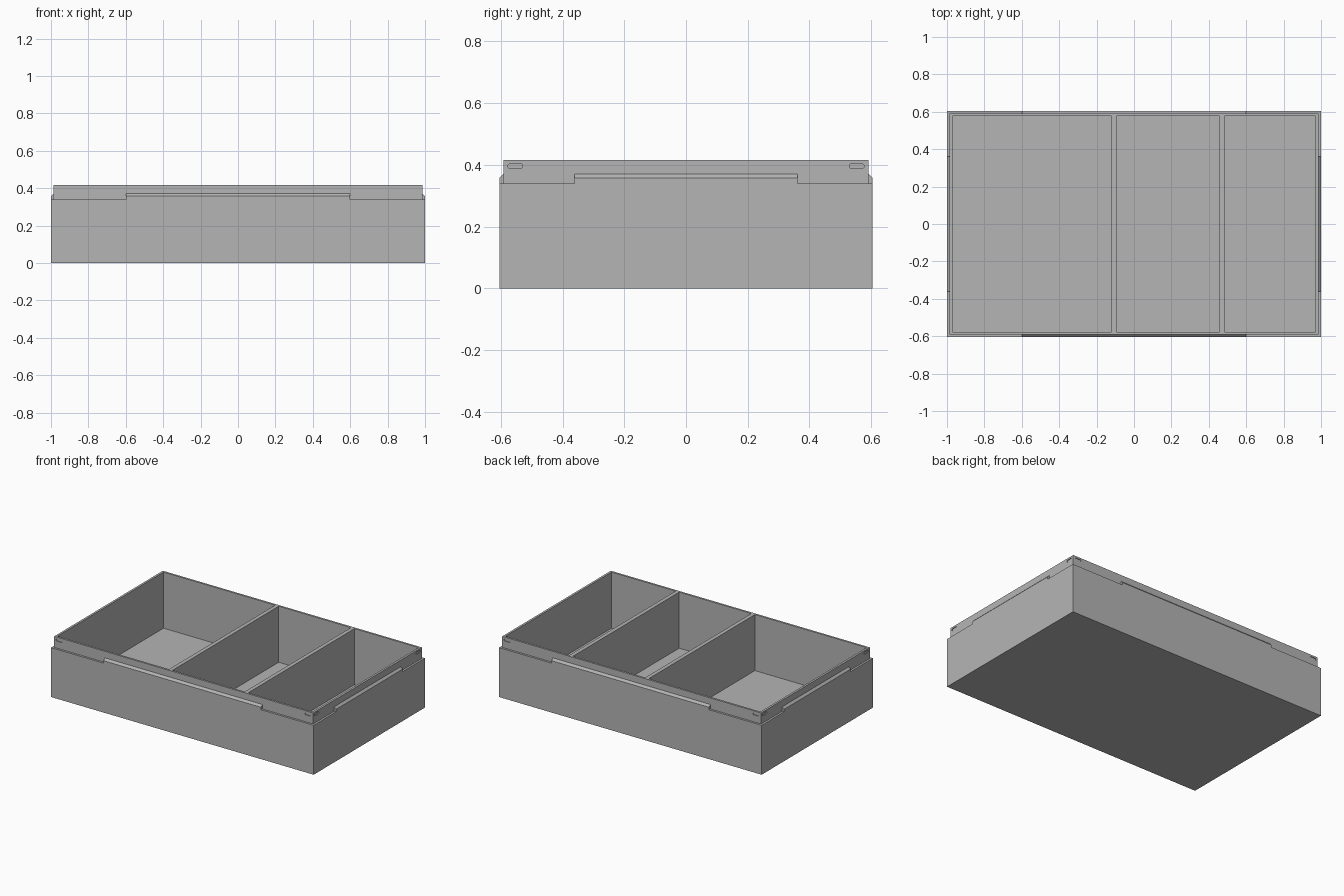
import bpy
import bmesh
import math
from mathutils import Matrix, Vector

if "Cube" in bpy.data.objects:
    bpy.data.objects.remove(bpy.data.objects["Cube"], do_unlink=True)

HALF_X, HALF_Y = 1.0, 0.605        # outer body
STEP = 0.014                       # ledge width
LEDGE, TOP, FLOOR = 0.34, 0.416, 0.03
INNER_X, INNER_Y = 0.971, 0.577    # compartments

grey = bpy.data.materials.new("plain grey")
grey.use_nodes = True
colour = (0.46, 0.46, 0.46, 1)
grey.diffuse_color = colour
grey.node_tree.nodes["Principled BSDF"].inputs["Base Color"].default_value = colour


def finish(bm, name):
    bmesh.ops.recalc_face_normals(bm, faces=bm.faces)
    mesh = bpy.data.meshes.new(name)
    bm.to_mesh(mesh)
    bm.free()
    mesh.materials.append(grey)
    obj = bpy.data.objects.new(name, mesh)
    bpy.context.collection.objects.link(obj)
    return obj


def add_prism(bm, points, sweep):
    """Extrude a closed outline along a vector."""
    face = bm.faces.new([bm.verts.new(p) for p in points])
    new = bmesh.ops.extrude_face_region(bm, geom=[face])["geom"]
    verts = [v for v in new if isinstance(v, bmesh.types.BMVert)]
    bmesh.ops.translate(bm, verts=verts, vec=sweep)


def rectangle(x0, x1, y0, y1, z):
    return [(x0, y0, z), (x1, y0, z), (x1, y1, z), (x0, y1, z)]


# Stepped body: a box with a narrower lip rising from its ledge
bm = bmesh.new()
rings = []
for inset, z in ((0, 0), (0, LEDGE), (STEP, LEDGE), (STEP, TOP)):
    x, y = HALF_X - inset, HALF_Y - inset
    rings.append([bm.verts.new(p) for p in rectangle(-x, x, -y, y, z)])
for low, high in zip(rings, rings[1:]):
    for i in range(4):
        j = (i + 1) % 4
        bm.faces.new((low[i], low[j], high[j], high[i]))
bm.faces.new(rings[0])
bm.faces.new(rings[-1])
tray = finish(bm, "tray_body")

# Cutter: three compartments
bm = bmesh.new()
for x0, x1 in ((-INNER_X, -0.121), (-0.094, 0.456), (0.483, INNER_X)):
    add_prism(bm, rectangle(x0, x1, -INNER_Y, INNER_Y, FLOOR), Vector((0, 0, 0.5)))

# Cutter: shallow rounded catch slots near each corner of the lip
sides = []   # rotation, distance to wall, half length, grip half length
for k in range(4):
    turn = Matrix.Rotation(k * math.pi / 2, 4, "Z")
    sides.append((turn, HALF_Y, HALF_X, 0.6) if k % 2 == 0
                 else (turn, HALF_X, HALF_Y, 0.362))
for turn, wall, half, grip in sides:
    for s in (-1, 1):
        outline = []
        for i in range(16):
            a = (i + 0.5) * math.tau / 16
            u = s * (half - 0.052) + math.copysign(0.016, math.cos(a)) + 0.008 * math.cos(a)
            outline.append(turn @ Vector((u, -wall + STEP + 0.005, 0.396 + 0.008 * math.sin(a))))
        add_prism(bm, outline, turn.to_3x3() @ Vector((0, -0.02, 0)))
cutter = finish(bm, "compartment_cutter")
cutter.hide_render = True

cut = tray.modifiers.new("compartments", "BOOLEAN")
cut.operation = "DIFFERENCE"
cut.solver = "EXACT"
cut.object = cutter
bpy.context.view_layer.objects.active = tray
bpy.ops.object.modifier_apply(modifier=cut.name)
bpy.data.objects.remove(cutter, do_unlink=True)

# Chamfered grip rails on the ledge, one per side
names = ("front", "left", "back", "right")
for name, (turn, wall, half, grip) in zip(names, sides):
    bm = bmesh.new()
    profile = ((-wall, LEDGE), (-wall, 0.357), (-wall + STEP, 0.371), (-wall + STEP, LEDGE))
    add_prism(bm, [turn @ Vector((-grip, y, z)) for y, z in profile],
              turn.to_3x3() @ Vector((2 * grip, 0, 0)))
    finish(bm, name + "_grip_rail")
